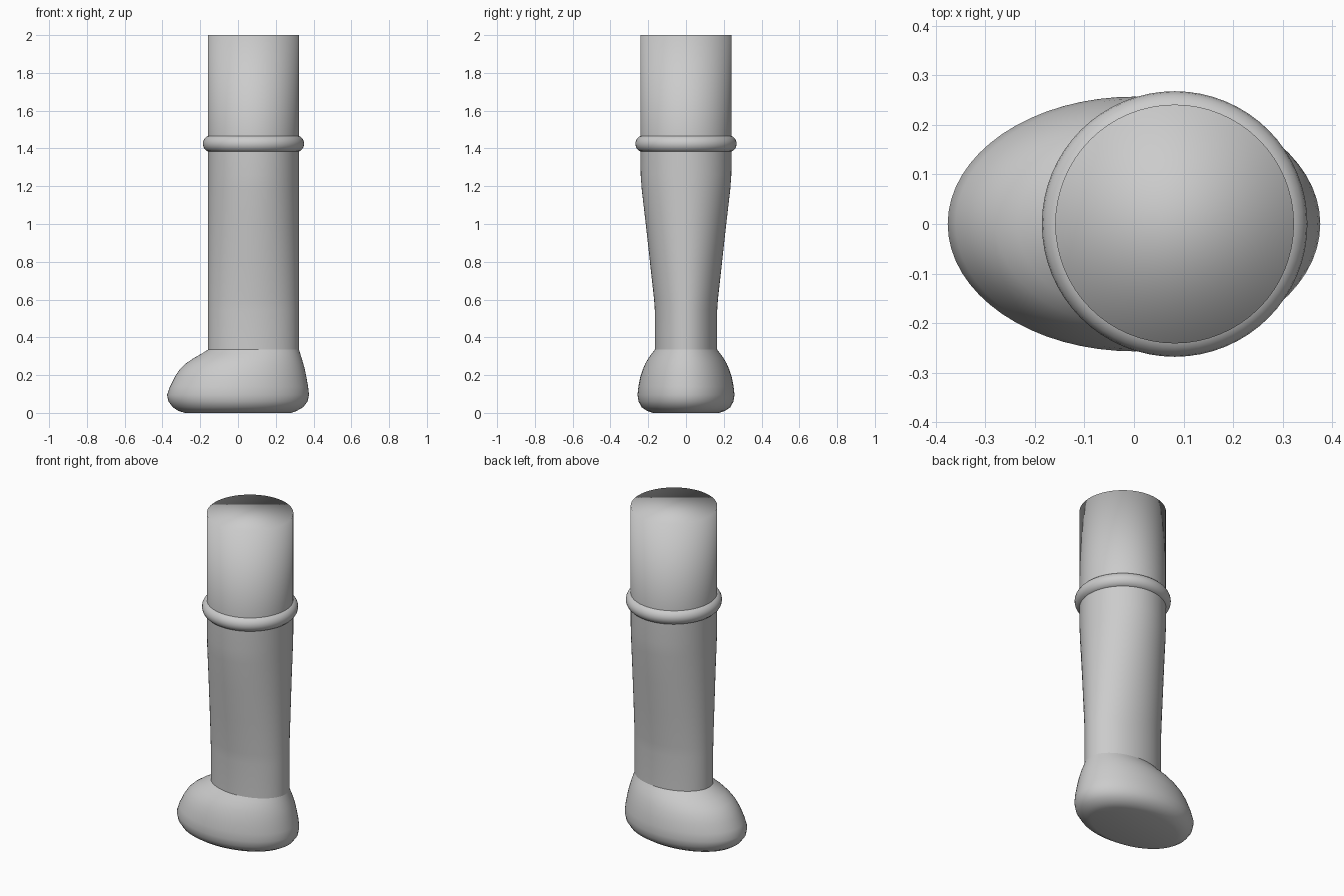
import bpy, bmesh
from math import cos, sin, tau, radians

SIDES = 64
LEG_X = 0.082   # the leg stands towards the heel
LEG_R = 0.241

cube = bpy.data.objects.get("Cube")
if cube:
    bpy.data.objects.remove(cube, do_unlink=True)


def loft(name, rows, cap_bottom=False, cap_top=False):
    """Skin stacked ellipses given as (z, x_min, x_max, y_half)."""
    bm = bmesh.new()
    rings = []
    for z, x0, x1, half in rows:
        cx, rx = (x0 + x1) / 2, (x1 - x0) / 2
        rings.append([bm.verts.new((cx + rx * cos(tau * i / SIDES),
                                    half * sin(tau * i / SIDES), z))
                      for i in range(SIDES)])
    for low, high in zip(rings, rings[1:]):
        for i in range(SIDES):
            j = (i + 1) % SIDES
            bm.faces.new((low[i], low[j], high[j], high[i]))
    if cap_bottom:
        bm.faces.new(rings[0][::-1])
    if cap_top:
        bm.faces.new(rings[-1])
    for face in bm.faces:
        face.smooth = True
    mesh = bpy.data.meshes.new(name)
    bm.to_mesh(mesh)
    bm.free()
    obj = bpy.data.objects.new(name, mesh)
    bpy.context.collection.objects.link(obj)
    return obj


def leg_row(z, half):
    return z, LEG_X - LEG_R, LEG_X + LEG_R, half


# Rounded foot, with the toe towards -x
loft("foot", [
    (0.00, -0.28, 0.28, 0.175),
    (0.01, -0.315, 0.31, 0.205),
    (0.03, -0.345, 0.345, 0.235),
    (0.06, -0.368, 0.368, 0.251),
    (0.095, -0.376, 0.376, 0.257),
    (0.14, -0.36, 0.371, 0.252),
    (0.19, -0.335, 0.362, 0.242),
    (0.23, -0.309, 0.354, 0.229),
    (0.26, -0.278, 0.346, 0.216),
    (0.29, -0.235, 0.337, 0.199),
    (0.315, -0.19, 0.329, 0.18),
    leg_row(0.335, 0.165),
], cap_bottom=True)

# Lower leg, narrowing sideways down to the ankle
loft("lower_leg", [
    leg_row(0.335, 0.165),
    leg_row(0.54, 0.165),
    leg_row(0.60, 0.169),
    leg_row(0.80, 0.191),
    leg_row(1.00, 0.213),
    leg_row(1.18, 0.234),
    leg_row(1.26, 0.240),
    leg_row(1.42, LEG_R),
])

# Upper leg with a softly shaded closed top
loft("upper_leg", [leg_row(1.42, LEG_R), leg_row(2.0, LEG_R)], cap_top=True)

# Raised band below the upper leg
bpy.ops.mesh.primitive_torus_add(
    location=(LEG_X, 0, 1.425), major_radius=0.222, minor_radius=0.046,
    major_segments=SIDES, minor_segments=20)
band = bpy.context.object
band.name = "knee_band"
bpy.ops.object.shade_smooth_by_angle(angle=radians(40))
